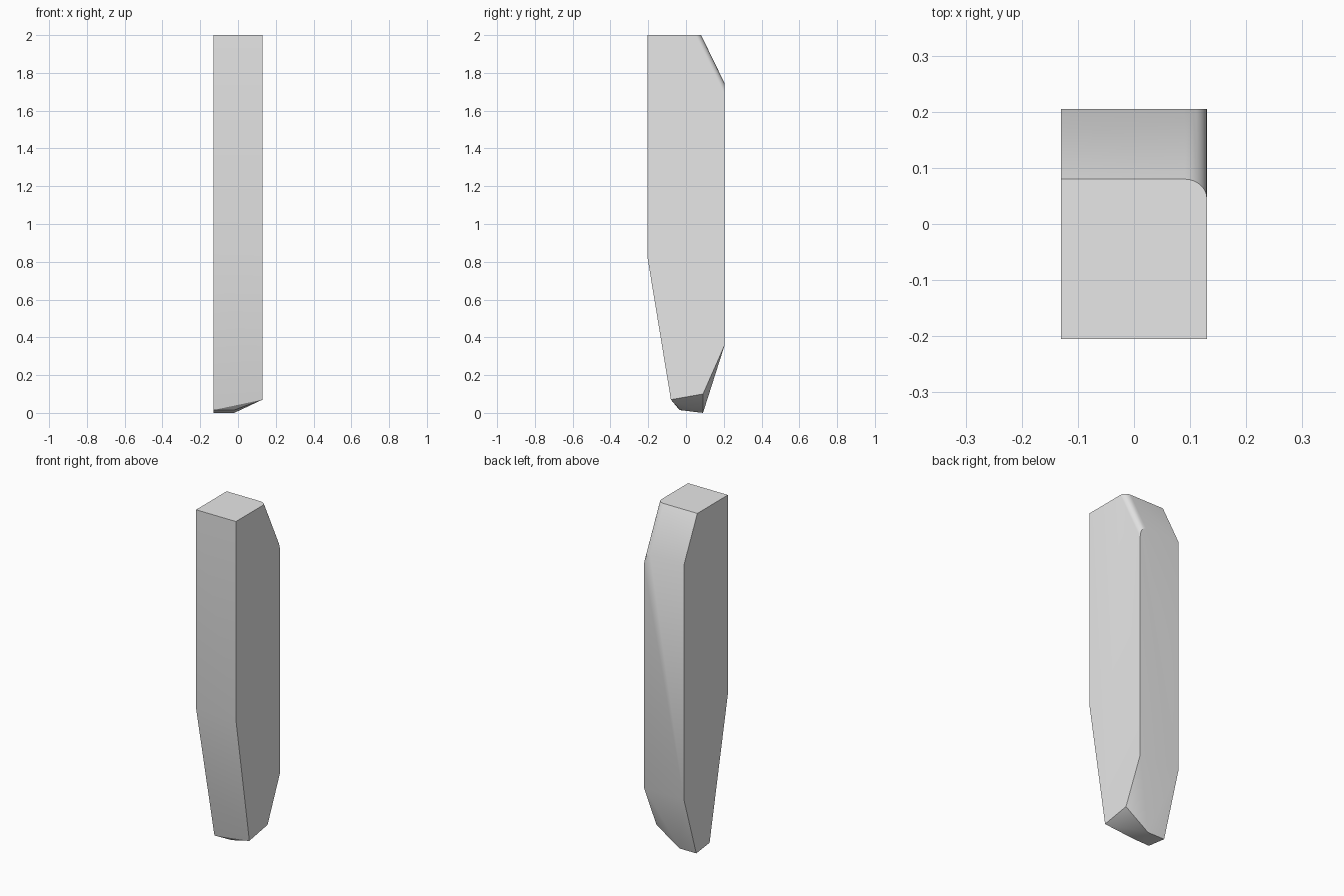
import bpy
import bmesh
import math

cube = bpy.data.objects.get("Cube")
if cube:
    bpy.data.objects.remove(cube, do_unlink=True)

HALF_W, HALF_D, TOP = 0.13, 0.205, 2.0
SLOPE = 2.05          # fall of the back chamfer per unit of depth
CHAMFER_Y = 0.08      # where the chamfer meets the top

# One flat grey
grey = bpy.data.materials.new("light grey")
grey.use_nodes = True
colour = (0.8, 0.8, 0.8, 1)
grey.diffuse_color = colour
grey.node_tree.nodes["Principled BSDF"].inputs["Base Color"].default_value = colour

# Front edges: straight down, then tapering inward
points = [(s * HALF_W, -HALF_D, z) for s in (-1, 1) for z in (TOP, 0.83)]

# Back edges above the lower taper
points += [(s * HALF_W, HALF_D, 0.36) for s in (-1, 1)]


# Chamfer line running from the top face down to the back face
def chamfer_line(x, y):
    return [(x, y, TOP), (x, HALF_D, TOP - SLOPE * (HALF_D - y))]


points += chamfer_line(-HALF_W, CHAMFER_Y)

# Rounded corner where the chamfer meets the left side
STEPS, RX, RY = 8, 0.04, 0.035
for i in range(STEPS + 1):
    a = math.pi / 2 * i / STEPS
    points += chamfer_line(HALF_W - RX + RX * math.sin(a),
                           CHAMFER_Y - RY + RY * math.cos(a))

# Blunt tip: flat on one side, cut upward toward the other
for x, front_y, front_z, back_z in ((-HALF_W, -0.034, 0.015, 0.0),
                                    (-0.02, -0.03, 0.015, 0.0),
                                    (HALF_W, -0.08, 0.07, 0.1)):
    points += [(x, front_y, front_z), (x, 0.09, back_z)]

# Wrap the outline points into a solid and merge the flat faces
bm = bmesh.new()
for p in points:
    bm.verts.new(p)
bmesh.ops.convex_hull(bm, input=bm.verts[:])
bmesh.ops.dissolve_limit(bm, angle_limit=math.radians(0.5),
                         verts=bm.verts[:], edges=bm.edges[:])
bmesh.ops.recalc_face_normals(bm, faces=bm.faces[:])
mesh = bpy.data.meshes.new("faceted_bar")
bm.to_mesh(mesh)
bm.free()
mesh.materials.append(grey)

bar = bpy.data.objects.new("faceted_bar", mesh)
bpy.context.collection.objects.link(bar)
bpy.ops.object.select_all(action="DESELECT")
bar.select_set(True)
bpy.context.view_layer.objects.active = bar
bpy.ops.object.shade_smooth_by_angle(angle=math.radians(30))
